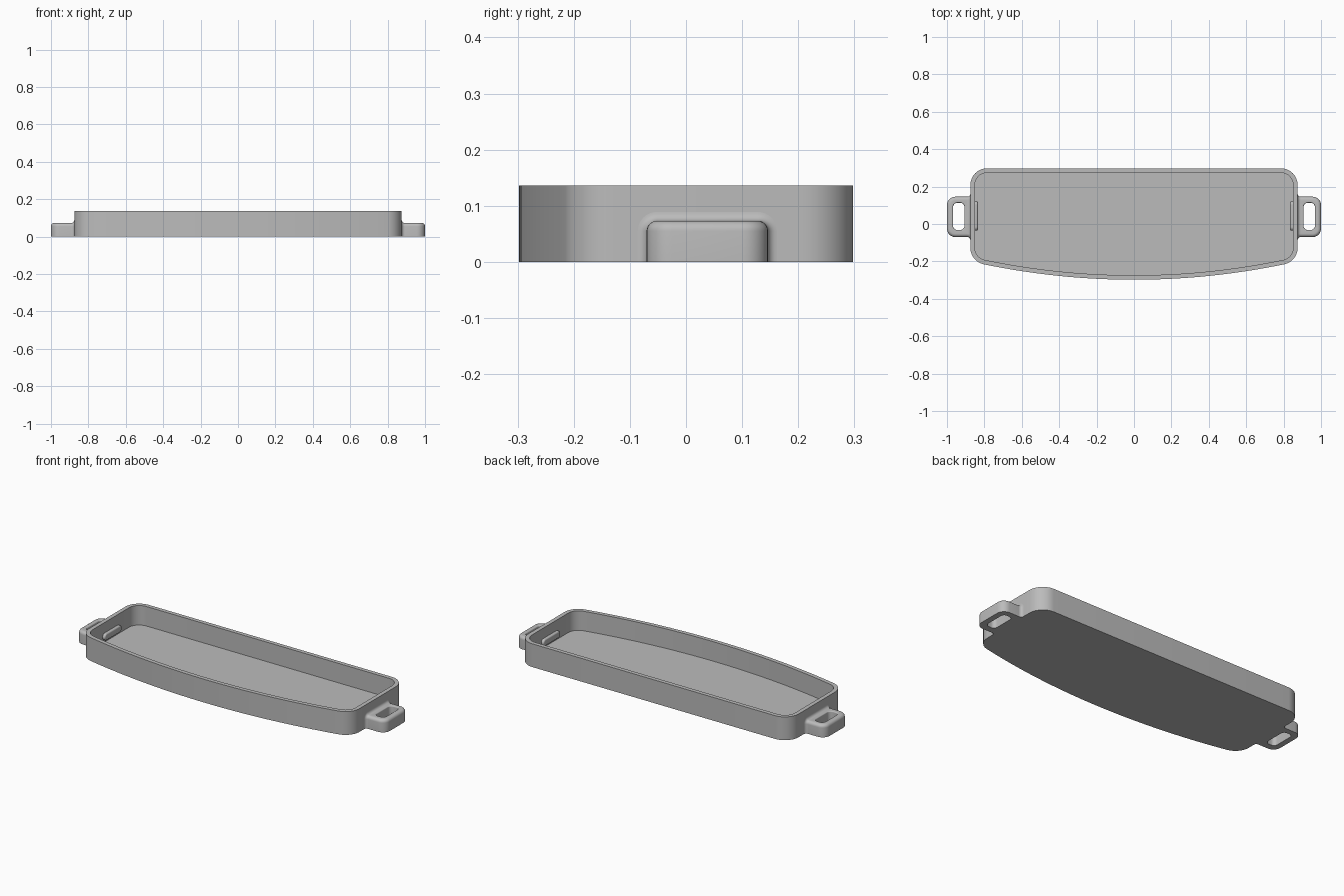
import bpy
import bmesh
from math import sin, cos, pi, atan2, sqrt, radians

cube = bpy.data.objects.get("Cube")
if cube:
    bpy.data.objects.remove(cube, do_unlink=True)

grey = bpy.data.materials.new("plain grey")
grey.use_nodes = True
grey.diffuse_color = (0.5, 0.5, 0.5, 1)
grey.node_tree.nodes["Principled BSDF"].inputs["Base Color"].default_value = (0.5, 0.5, 0.5, 1)


def loft(name, loops, ring=False):
    """Skin closed loops of equal length; cap the ends, or join last to first."""
    bm = bmesh.new()
    rows = [[bm.verts.new(p) for p in loop] for loop in loops]
    pairs = list(zip(rows, rows[1:]))
    if ring:
        pairs.append((rows[-1], rows[0]))
    else:
        bm.faces.new(rows[0])
        bm.faces.new(rows[-1])
    for a, b in pairs:
        for i in range(len(a)):
            j = (i + 1) % len(a)
            bm.faces.new((a[i], a[j], b[j], b[i]))
    bmesh.ops.recalc_face_normals(bm, faces=bm.faces)
    mesh = bpy.data.meshes.new(name)
    bm.to_mesh(mesh)
    bm.free()
    mesh.materials.append(grey)
    obj = bpy.data.objects.new(name, mesh)
    bpy.context.collection.objects.link(obj)
    bpy.ops.object.select_all(action='DESELECT')
    obj.select_set(True)
    bpy.context.view_layer.objects.active = obj
    bpy.ops.object.shade_smooth_by_angle(angle=radians(30))
    return obj


def arc(cx, cy, r, a0, a1, n):
    return [(cx + r * cos(a0 + (a1 - a0) * i / n), cy + r * sin(a0 + (a1 - a0) * i / n))
            for i in range(n + 1)]


def rounded_rect(u0, u1, v0, v1, r_low, r_high, n=8):
    """Counter-clockwise outline; r_low rounds the u0 corners, r_high the u1 ones."""
    return (arc(u1 - r_high, v1 - r_high, r_high, 0, pi / 2, n)
            + arc(u0 + r_low, v1 - r_low, r_low, pi / 2, pi, n)
            + arc(u0 + r_low, v0 + r_low, r_low, pi, 1.5 * pi, n)
            + arc(u1 - r_high, v0 + r_high, r_high, 1.5 * pi, 2 * pi, n))


# Tray: straight back and sides, bowed front, rounded corners
HALF_X, HALF_Y, HEIGHT = 0.875, 0.298, 0.136
WALL, FLOOR, CORNER, BOW = 0.024, 0.022, 0.09, 3.94
bow_y = BOW - HALF_Y
corner_x = HALF_X - CORNER
front_y = bow_y - sqrt((BOW - CORNER) ** 2 - corner_x ** 2)
tangent = atan2(front_y - bow_y, corner_x)


def tray_outline(inset, z):
    r = CORNER - inset
    pts = arc(corner_x, HALF_Y - CORNER, r, 0, pi / 2, 12)
    pts += arc(-corner_x, HALF_Y - CORNER, r, pi / 2, pi, 12)
    pts += arc(-corner_x, front_y, r, -pi, -pi - tangent, 12)
    pts += arc(0, bow_y, BOW - inset, -pi - tangent, tangent, 32)[1:-1]
    pts += arc(corner_x, front_y, r, tangent, 0, 12)
    return [(x, y, z) for x, y in pts]


loft("tray", [tray_outline(0, 0), tray_outline(0, HEIGHT),
              tray_outline(WALL, HEIGHT), tray_outline(WALL, FLOOR)])

# Handle measurements
MID, HALF_W, TOP, ROUND, FLARE = 0.038, 0.108, 0.073, 0.018, 0.016


def handle_loop(inset, z, side):
    pts = rounded_rect(0.86, 1 - inset, MID - HALF_W + inset, MID + HALF_W - inset,
                       0.002, 0.045 - inset)
    return [(side * x, y, z) for x, y in pts]


def slot_loop(grow, z, side):
    pts = rounded_rect(0.907 - grow, 0.967 + grow, MID - 0.07 - grow, MID + 0.075 + grow,
                       0.022 + grow, 0.022 + grow)
    return [(side * x, y, z) for x, y in pts]


def arch_loop(grow, x):
    r = ROUND + grow
    y0, y1 = MID - HALF_W - grow, MID + HALF_W + grow
    pts = [(y1, 0)] + arc(y1 - r, TOP + grow - r, r, 0, pi / 2, 8)
    pts += arc(y0 + r, TOP + grow - r, r, pi / 2, pi, 8) + [(y0, 0)]
    return [(x, y, z) for y, z in pts]


steps = [i * pi / 12 for i in range(7)]
for label, side in (("left", 1), ("right", -1)):
    # Slotted grip with a rounded upper edge
    loops = [handle_loop(0, 0, side)]
    loops += [handle_loop(ROUND * (1 - cos(a)), TOP - ROUND + ROUND * sin(a), side) for a in steps]
    soft = 0.006
    loops += [slot_loop(soft * (1 - sin(a)), TOP - soft + soft * cos(a), side) for a in steps]
    loops.append(slot_loop(0, 0, side))
    loft(label + "_handle", loops, ring=True)

    # Hollow fillet where the grip meets the wall
    loops = [arch_loop(FLARE * (1 - cos(a)), side * (HALF_X + FLARE * (1 - sin(a))))
             for a in steps]
    loops.append(arch_loop(FLARE, side * (HALF_X - 0.005)))
    loft(label + "_handle_fillet", loops)

    # Soft-edged pad on the inner wall
    loops = []
    for inset, x in [(0, 0.856)] + [(0.008 * (1 - cos(a)), 0.843 - 0.008 * sin(a)) for a in steps]:
        pts = rounded_rect(-0.036 + inset, 0.122 - inset, 0.035 + inset, 0.075 - inset,
                           0.0199 - inset, 0.0199 - inset)
        loops.append([(side * x, y, z) for y, z in pts])
    loft(label + "_inner_pad", loops)
